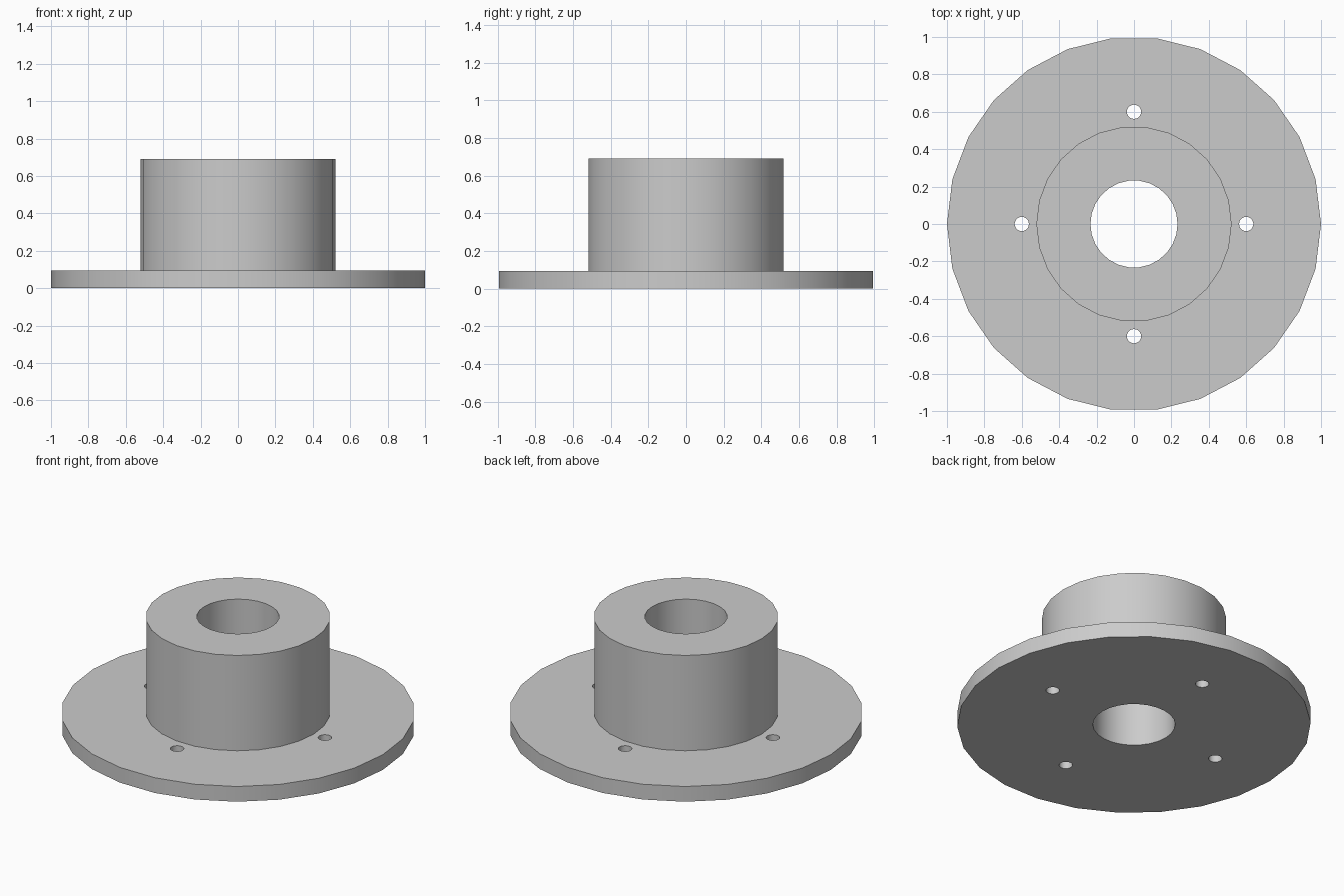
import bpy
import math

SIDES = 26
PLATE_TOP = 0.095
HUB_TOP = 0.69

cube = bpy.data.objects.get("Cube")
if cube:
    bpy.data.objects.remove(cube, do_unlink=True)

# Single plain grey
grey = bpy.data.materials.new("plain grey")
grey.use_nodes = True
grey.diffuse_color = (0.6, 0.6, 0.6, 1)
grey.node_tree.nodes["Principled BSDF"].inputs["Base Color"].default_value = (0.6, 0.6, 0.6, 1)


def revolve(name, profile):
    """Turn a closed (radius, z) profile around the z axis."""
    n = len(profile)
    verts, faces = [], []
    for i in range(SIDES):
        a = 2 * math.pi * i / SIDES
        verts += [(r * math.cos(a), r * math.sin(a), z) for r, z in profile]
        j = (i + 1) % SIDES
        for k in range(n):
            m = (k + 1) % n
            faces.append((i * n + k, j * n + k, j * n + m, i * n + m))
    mesh = bpy.data.meshes.new(name)
    mesh.from_pydata(verts, [], faces)
    mesh.materials.append(grey)
    obj = bpy.data.objects.new(name, mesh)
    bpy.context.collection.objects.link(obj)
    return obj


# Round plate and hub turned as one piece, with the bore through the middle
bore, hub, rim = 0.233, 0.522, 1.0
flange = revolve("hub_flange", [(bore, 0), (rim, 0), (rim, PLATE_TOP),
                                (hub, PLATE_TOP), (hub, HUB_TOP), (bore, HUB_TOP)])

# Four bolt holes through the plate
for i in range(4):
    a = i * math.pi / 2
    bpy.ops.mesh.primitive_cylinder_add(
        vertices=SIDES, radius=0.038, depth=0.4,
        location=(0.6 * math.cos(a), 0.6 * math.sin(a), 0))
    cutter = bpy.context.object
    cutter.name = "bolt_hole_cutter"
    cutter.hide_render = True
    cutter.data.materials.append(grey)
    cut = flange.modifiers.new("bolt_hole", 'BOOLEAN')
    cut.operation = 'DIFFERENCE'
    cut.solver = 'EXACT'
    cut.object = cutter
    bpy.context.view_layer.objects.active = flange
    bpy.ops.object.modifier_apply(modifier=cut.name)
    bpy.data.objects.remove(cutter, do_unlink=True)

# Smooth curved walls, sharp rims
bpy.ops.object.select_all(action='DESELECT')
flange.select_set(True)
bpy.context.view_layer.objects.active = flange
bpy.ops.object.shade_smooth_by_angle(angle=math.radians(30))
